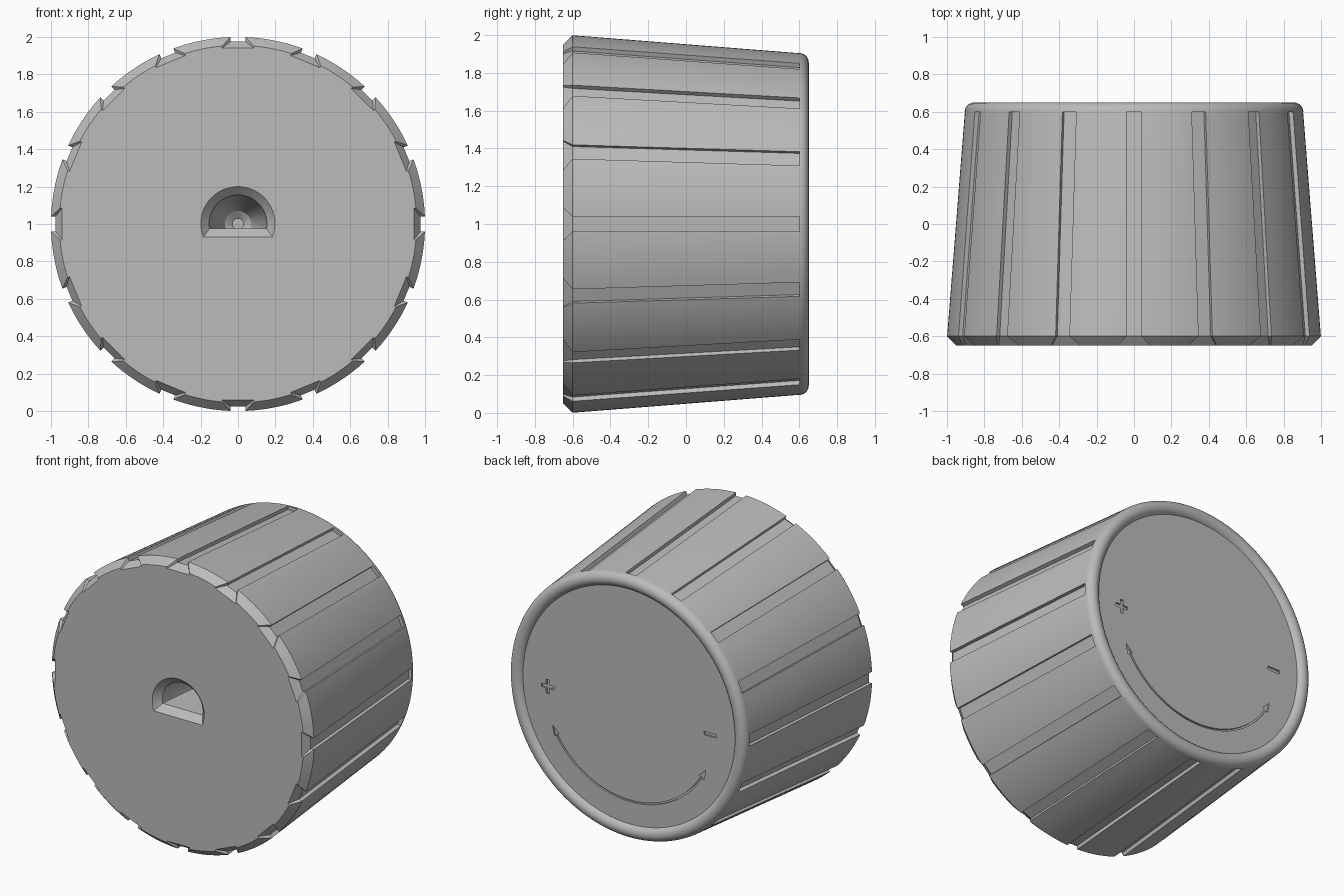
import bpy, bmesh
from math import sin, cos, pi, asin, radians
from mathutils import Matrix, Vector

cube = bpy.data.objects.get("Cube")
if cube:
    bpy.data.objects.remove(cube)

grey = bpy.data.materials.new("plain_grey")
grey.use_nodes = True
grey.diffuse_color = (0.5, 0.5, 0.5, 1)
grey.node_tree.nodes["Principled BSDF"].inputs["Base Color"].default_value = (0.5, 0.5, 0.5, 1)

CENTRE = Matrix.Translation((0, 0, 1))


def loft(bm, rings):
    """Skin a row of equal-length point rings and cap both ends."""
    rows = [[bm.verts.new(p) for p in ring] for ring in rings]
    n = len(rows[0])
    faces = [bm.faces.new((a[i], a[(i + 1) % n], b[(i + 1) % n], b[i]))
             for a, b in zip(rows, rows[1:]) for i in range(n)]
    faces += [bm.faces.new(rows[0][::-1]), bm.faces.new(rows[-1])]
    bmesh.ops.recalc_face_normals(bm, faces=faces)


def finish(name, bm):
    mesh = bpy.data.meshes.new(name)
    bm.transform(CENTRE)
    bm.to_mesh(mesh)
    bm.free()
    mesh.materials.append(grey)
    obj = bpy.data.objects.new(name, mesh)
    bpy.context.collection.objects.link(obj)
    return obj


# Knob body: tapered drum, chamfered front, rolled rear rim, recessed rear disc
def circle(r, y, n=144):
    return [(r * cos(2 * pi * i / n), y, r * sin(2 * pi * i / n)) for i in range(n)]


profile = [(0.955, -0.65), (1.0, -0.6)]
for k in range(13):
    a = radians(4 + k * 152 / 12)
    profile.append((0.855 + 0.05 * cos(a), 0.6 + 0.05 * sin(a)))
bm = bmesh.new()
loft(bm, [circle(r, y) for r, y in profile])
knob = finish("knob_body", bm)

# Sixteen grip grooves that flare out through the front chamfer
bm = bmesh.new()
for i in range(16):
    turn = Matrix.Rotation(i * pi / 8, 3, 'Y')
    loft(bm, [[turn @ Vector(p) for p in ((-w, y, r), (w, y, r), (w, y, 1.2), (-w, y, 1.2))]
              for y, w, r in ((-0.7, 0.13, 0.905), (-0.6, 0.04, 0.975), (0.6, 0.04, 0.88))])


# D-shaped shaft socket
def d_ring(y, r, flat, n=32):
    start = asin(flat / r)
    sweep = pi - 2 * start
    return [(r * cos(start + sweep * i / n), y, r * sin(start + sweep * i / n))
            for i in range(n + 1)]


loft(bm, [d_ring(*s) for s in ((-0.7, 0.25, -0.12), (-0.605, 0.155, -0.025),
                               (-0.1, 0.10, -0.025), (-0.03, 0.07, -0.025), (0, 0.03, -0.025))])

# Engraved rear marks: plus, minus and a double-headed arc
DISC = 0.6 + 0.05 * sin(radians(156))


def engrave(outline):
    loft(bm, [[(x, y, z) for x, z in outline] for y in (DISC - 0.012, DISC + 0.03)])


a, b, px, mz = 0.048, 0.012, 0.62, -0.03
quarter = [(b, b), (b, a), (-b, a)]
plus = []
for k in range(4):
    c, s = round(cos(k * pi / 2)), round(sin(k * pi / 2))
    plus += [(px + c * x - s * z, mz + s * x + c * z) for x, z in quarter]
engrave(plus)
engrave([(-px + x, mz + z) for x, z in ((-a, -b), (a, -b), (a, b), (-a, b))])

R, LINE, HEAD = 0.65, 0.006, 0.022
first, last, tip = -148, -32, 6
polar = lambda r, deg: (r * cos(radians(deg)), r * sin(radians(deg)))
steps = [first + (last - first) * i / 40 for i in range(41)]
engrave([polar(R + LINE, d) for d in steps]
        + [polar(R + HEAD, last), polar(R, last + tip), polar(R - HEAD, last)]
        + [polar(R - LINE, d) for d in reversed(steps)]
        + [polar(R - HEAD, first), polar(R, first - tip), polar(R + HEAD, first)])

cutter = finish("groove_and_socket_cutter", bm)
cutter.hide_render = True

# Cut, then smooth the curved surfaces while keeping edges sharp
cut = knob.modifiers.new("cut", 'BOOLEAN')
cut.operation = 'DIFFERENCE'
cut.solver = 'EXACT'
cut.object = cutter
bpy.context.view_layer.objects.active = knob
knob.select_set(True)
bpy.ops.object.modifier_apply(modifier=cut.name)
bpy.data.objects.remove(cutter)
bpy.ops.object.shade_smooth_by_angle(angle=radians(25))
